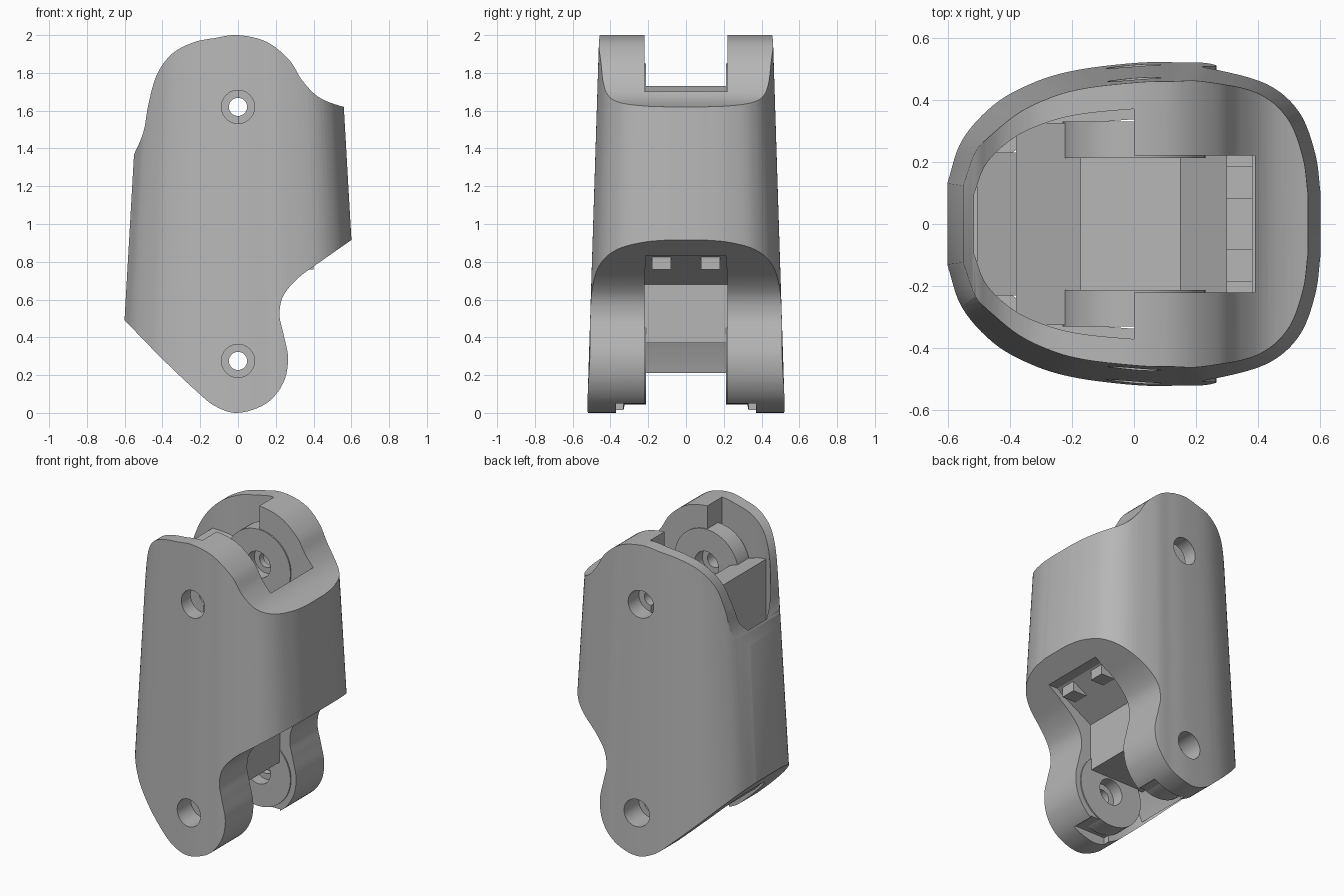
import bpy, bmesh
from mathutils import Vector

if "Cube" in bpy.data.objects:
    bpy.data.objects.remove(bpy.data.objects["Cube"], do_unlink=True)

grey = bpy.data.materials.new("plain_grey")
grey.use_nodes = True
COLOUR = (0.47, 0.47, 0.47, 1)
grey.diffuse_color = COLOUR
grey.node_tree.nodes["Principled BSDF"].inputs["Base Color"].default_value = COLOUR


def smooth_path(points, steps=6):
    """Catmull-Rom curve through 2D points."""
    p = [Vector(q) for q in points]
    p = [2 * p[0] - p[1]] + p + [2 * p[-1] - p[-2]]
    out = []
    for a, b, c, d in zip(p, p[1:], p[2:], p[3:]):
        for i in range(steps):
            t = i / steps
            out.append(0.5 * (2 * b + (c - a) * t + (2 * a - 5 * b + 4 * c - d) * t * t
                              + (3 * b - a - 3 * c + d) * t ** 3))
    return out + [p[-2]]


def loft(name, lower, upper):
    """Closed solid between two matching loops."""
    bm = bmesh.new()
    a = [bm.verts.new(v) for v in lower]
    b = [bm.verts.new(v) for v in upper]
    n = len(a)
    bm.faces.new(a)
    bm.faces.new(b)
    for i in range(n):
        j = (i + 1) % n
        bm.faces.new((a[i], a[j], b[j], b[i]))
    bmesh.ops.recalc_face_normals(bm, faces=bm.faces)
    mesh = bpy.data.meshes.new(name)
    bm.to_mesh(mesh)
    bm.free()
    mesh.materials.append(grey)
    ob = bpy.data.objects.new(name, mesh)
    bpy.context.collection.objects.link(ob)
    return ob


def side_prism(name, profile, y0, y1):
    """Extrude an x-z profile along y."""
    return loft(name, [(x, y0, z) for x, z in profile], [(x, y1, z) for x, z in profile])


def box(name, x0, x1, y0, y1, z0, z1):
    return side_prism(name, [(x0, z0), (x1, z0), (x1, z1), (x0, z1)], y0, y1)


def disc(name, z, radius, y0, y1):
    bpy.ops.mesh.primitive_cylinder_add(vertices=48, radius=radius, depth=abs(y1 - y0),
                                        location=(0, (y0 + y1) / 2, z),
                                        rotation=(1.5707963, 0, 0))
    ob = bpy.context.object
    ob.name = name
    ob.data.materials.append(grey)
    return ob


def combine(ob, cutter, operation="DIFFERENCE"):
    mod = ob.modifiers.new("cut", "BOOLEAN")
    mod.operation = operation
    mod.solver = "EXACT"
    mod.object = cutter
    bpy.context.view_layer.update()
    bpy.context.view_layer.objects.active = ob
    bpy.ops.object.modifier_apply(modifier=mod.name)
    bpy.data.objects.remove(cutter, do_unlink=True)


PIVOTS = {"lower": 0.275, "upper": 1.62}

# Tapered outer body
half = smooth_path([(-1, .26), (-.92, .53), (-.75, .75), (-.55, .88), (-.33, .955), (0, 1),
                    (.2, 1.005), (.4, 1), (.7, .91), (.88, .73), (.97, .46), (1, .2)])
section = [(u, v) for u, v in half] + [(u, -v) for u, v in reversed(half)]


def ring(z):
    a, b = .641 - .0573 * z, .519 - .0315 * z
    return [(.012 + u * a, v * b, z) for u, v in section]


shell = loft("outer_shell", ring(-.1), ring(2.1))

# Side outline trims the body
top_edge = smooth_path([(-.63, 1.22), (-.55, 1.37), (-.5, 1.49), (-.475, 1.63), (-.43, 1.79),
                        (-.35, 1.9), (-.24, 1.96), (-.12, 1.985), (0, 2), (.15, 1.965),
                        (.27, 1.87), (.34, 1.76), (.43, 1.67), (.56, 1.62), (.72, 1.59)])
bottom_edge = smooth_path([(.72, 1.0), (.6, .915), (.45, .81), (.32, .715), (.24, .62),
                           (.22, .52), (.24, .42), (.265, .29), (.24, .16), (.15, .05),
                           (0, 0), (-.12, .035), (-.22, .115), (-.4, .285), (-.6, .49),
                           (-.72, .61)])
combine(shell, side_prism("outline", top_edge + bottom_edge, -1, 1), "INTERSECT")

# Hollow rear half, open at both ends and wider at the top
for sx, sy, z0, z1 in ((.48, .337, -.2, 1.3), (.515, .37, 1.2, 2.2)):
    inner = [(u * sx, v * sy) for u, v in section if u < 1e-4]
    combine(shell, loft("hollow", [(x, y, z0) for x, y in inner], [(x, y, z1) for x, y in inner]))

# Hinge slots between the lugs
combine(shell, box("hinge_slot", -.1, .39, -.22, .22, -.2, 2.2))
combine(shell, box("lower_slot", -.09, .48, -.215, .215, -.3, .83))
combine(shell, box("lug_step", -.08, .15, -.37, .37, -.25, .06))


def drill(ob, z):
    """Pin hole with counterbores on the outside and inside."""
    combine(ob, disc("pin_hole", z, .048, -.8, .8))
    for s in (-1, 1):
        combine(ob, disc("outer_bore", z, .088, s * .36, s * .9))
        combine(ob, disc("inner_bore", z, .085, s * .15, s * .29))


parts = [shell]
for level, z in PIVOTS.items():
    drill(shell, z)
    # Hinge bosses beside the slots
    for side, s in (("front", -1), ("back", 1)):
        boss = disc(f"{level}_{side}_boss", z, .23, s * .212, s * .33)
        drill(boss, z)
        parts.append(boss)

# Central core, with hinge stops above and below
parts.append(side_prism("central_core", [
    (-.3, .37), (.15, .37), (.15, .68), (.41, .83), (.41, 1.66), (.38, 1.65), (.38, 1.4),
    (.3, 1.4), (.3, 1.53), (.15, 1.32), (-.3, 1.3)], -.222, .222))

# Rear plate and the floor of the gap behind it
parts.append(side_prism("rear_plate", [
    (-.38, .29), (-.3, .21), (-.25, .37), (-.17, .5), (-.17, 1.66), (-.38, 1.73)], -.325, .325))
parts.append(side_prism("gap_floor", [
    (-.505, .6), (-.36, .5), (-.36, 1.2), (-.505, 1.25)], -.23, .23))

# Small tabs at the slot ends
for side, s in (("front", -1), ("back", 1)):
    parts.append(box(f"{side}_lower_tab", .3, .4, s * .08, s * .18, .76, .86))
    parts.append(box(f"{side}_upper_tab", .29, .39, s * .08, s * .185, 1.35, 1.47))

bpy.ops.object.select_all(action="DESELECT")
for ob in parts:
    ob.select_set(True)
bpy.context.view_layer.objects.active = shell
bpy.ops.object.shade_smooth_by_angle(angle=0.5)
